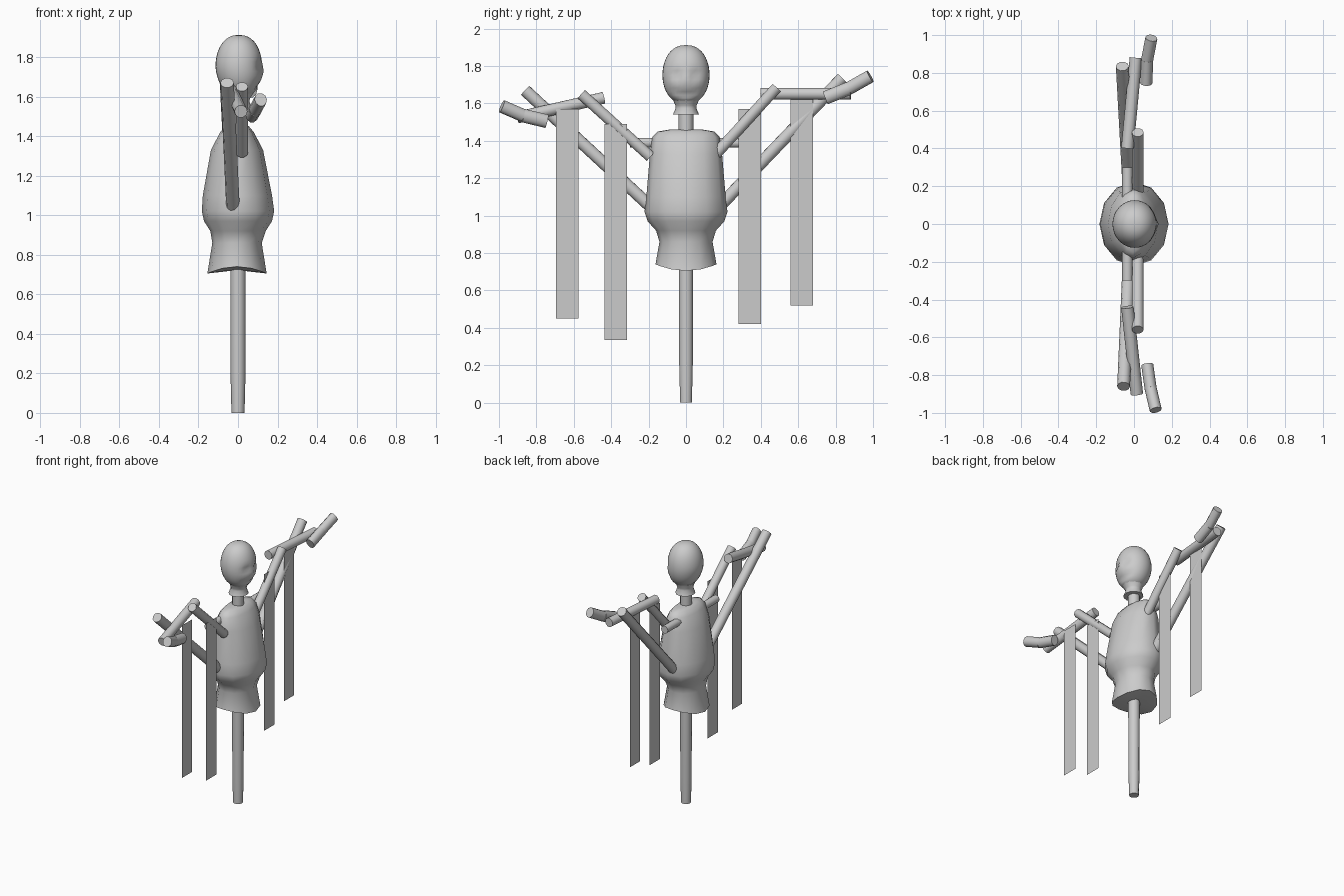
import bpy, bmesh, math
from mathutils import Vector

cube = bpy.data.objects.get("Cube")
if cube:
    bpy.data.objects.remove(cube, do_unlink=True)

grey = bpy.data.materials.new("plain_grey")
grey.use_nodes = True
colour = (0.6, 0.6, 0.6, 1)
grey.diffuse_color = colour
grey.node_tree.nodes["Principled BSDF"].inputs["Base Color"].default_value = colour


def finish(name, bm, angle=45):
    """Turn a bmesh into a shaded object."""
    bmesh.ops.recalc_face_normals(bm, faces=bm.faces)
    mesh = bpy.data.meshes.new(name)
    bm.to_mesh(mesh)
    bm.free()
    mesh.materials.append(grey)
    ob = bpy.data.objects.new(name, mesh)
    bpy.context.collection.objects.link(ob)
    bpy.ops.object.select_all(action="DESELECT")
    ob.select_set(True)
    bpy.context.view_layer.objects.active = ob
    bpy.ops.object.shade_smooth_by_angle(angle=math.radians(angle))
    return ob


def loft(name, rings, sides, shape=None, angle=45):
    """Skin rings of (z, centre x, x radius, y radius); shape moves points."""
    bm = bmesh.new()
    loops = []
    for i, (z, cx, rx, ry) in enumerate(rings):
        loop = []
        for k in range(sides):
            a = 2 * math.pi * k / sides
            p = Vector((cx + rx * math.cos(a), ry * math.sin(a), z))
            loop.append(bm.verts.new(shape(p, i, a) if shape else p))
        loops.append(loop)
    for low, high in zip(loops, loops[1:]):
        for k in range(sides):
            n = (k + 1) % sides
            bm.faces.new((low[k], low[n], high[n], high[k]))
    bmesh.ops.poke(bm, faces=[bm.faces.new(loops[0]), bm.faces.new(loops[-1])])
    return finish(name, bm, angle)


def rod(name, start, end, width, height=None, sides=10):
    """Straight cylinder between two points, optionally oval."""
    start, end = Vector(start), Vector(end)
    axis = (end - start).normalized()
    across = axis.cross(Vector((0, 0, 1))).normalized()
    upward = across.cross(axis)
    bm = bmesh.new()
    loops = []
    for c in (start, end):
        loop = []
        for k in range(sides):
            a = 2 * math.pi * k / sides
            loop.append(bm.verts.new(c + across * width * math.cos(a)
                                     + upward * (height or width) * math.sin(a)))
        loops.append(loop)
    for k in range(sides):
        n = (k + 1) % sides
        bm.faces.new((loops[0][k], loops[0][n], loops[1][n], loops[1][k]))
    bm.faces.new(loops[0])
    bm.faces.new(loops[1])
    return finish(name, bm)


# Support pole with tapered foot
loft("pole", [(0, 0, .033, .033), (.2, 0, .038, .038), (.8, 0, .039, .039)], 10)


# Torso with a flared, wavy lower hem
def hem(p, i, a):
    if i == 0:
        p.z -= .035 * math.cos(a) ** 2
    return p


loft("torso", [
    (.74, -.005, .15, .163), (.86, -.005, .125, .142), (.92, 0, .14, .16),
    (.97, 0, .172, .205), (1.02, 0, .183, .222), (1.1, -.003, .175, .212),
    (1.33, -.005, .132, .193), (1.42, -.005, .085, .18),
    (1.45, -.005, .06, .15), (1.46, -.005, .035, .09)], 12, hem, 60)

# Neck and flared collar
loft("neck", [(1.44, 0, .04, .04), (1.6, 0, .04, .04)], 12)
loft("collar", [(1.54, .005, .066, .07), (1.575, .005, .053, .055),
                (1.59, .005, .055, .057), (1.62, .01, .07, .07)], 12)


# Head with eye hollows, nose and mouth groove on the +x face
def face(p, i, a):
    if p.x > .03:
        eye = math.exp(-((abs(p.y) - .05) / .028) ** 2 - ((p.z - 1.755) / .022) ** 2)
        nose = math.exp(-(p.y / .018) ** 2 - ((p.z - 1.73) / .03) ** 2)
        smile = 1.65 + 3 * p.y ** 2
        mouth = math.exp(-((p.z - smile) / .012) ** 2 - (p.y / .075) ** 4)
        p.x += .008 * nose - .016 * eye - .014 * mouth
    return p


head_rings = []
steps = 20
for s in range(steps + 1):
    t = .04 + (math.pi - .09) * s / steps
    z = 1.752 - .155 * math.cos(t)
    z = z if z < 1.752 else 1.752 + (z - 1.752) * 1.03
    r = math.sin(t) ** .85
    head_rings.append((z, .004 + .01 * max(0, math.cos(t)), .118 * r, .126 * r))
loft("head", head_rings, 32, face, 70)

# Arms: shoulder stub, upper arm, forearm, hand and rear brace on each side
arms = {
    "left_side": dict(
        stub=((-.035, .12, 1.39), (-.035, .3, 1.39), .028, None),
        upper_arm=((.02, .16, 1.33), (.02, .485, 1.685), .031, None),
        forearm=((-.035, .4, 1.652), (.01, .88, 1.652), .033, None),
        brace=((-.025, .16, 1.03), (-.062, .835, 1.735), .034, None),
        hand=[(.065, .745, 1.63), (.07, .87, 1.68), (.092, .985, 1.745)]),
    "right_side": dict(
        stub=((-.035, -.12, 1.39), (-.035, -.3, 1.39), .028, None),
        upper_arm=((.02, -.19, 1.315), (.02, -.56, 1.65), .031, None),
        forearm=((-.035, -.44, 1.63), (.015, -.9, 1.525), .033, None),
        brace=((-.025, -.17, 1.03), (-.055, -.86, 1.67), .034, None),
        hand=[(.07, -.745, 1.505), (.088, -.87, 1.535), (.115, -.985, 1.585)]),
}
for side, parts in arms.items():
    for part, spec in parts.items():
        if part != "hand":
            rod(f"{part}_{side}", *spec)
    wrist, knuckle, tip = parts["hand"]
    rod(f"palm_{side}", wrist, knuckle, .032, .038)
    rod(f"fingers_{side}", knuckle, tip, .032, .036)

# Hanging ribbons: centre y, x, bottom z, top z
for i, (y, x, low, high) in enumerate([
        (-.635, .03, .45, 1.57), (-.375, .045, .335, 1.49),
        (.34, .015, .42, 1.57), (.62, -.02, .52, 1.64)]):
    bm = bmesh.new()
    corners = [(-.06, low), (.06, low), (.06, high), (-.06, high)]
    bm.faces.new([bm.verts.new((x, y + dy, z)) for dy, z in corners])
    finish(f"ribbon_{i + 1}", bm)
